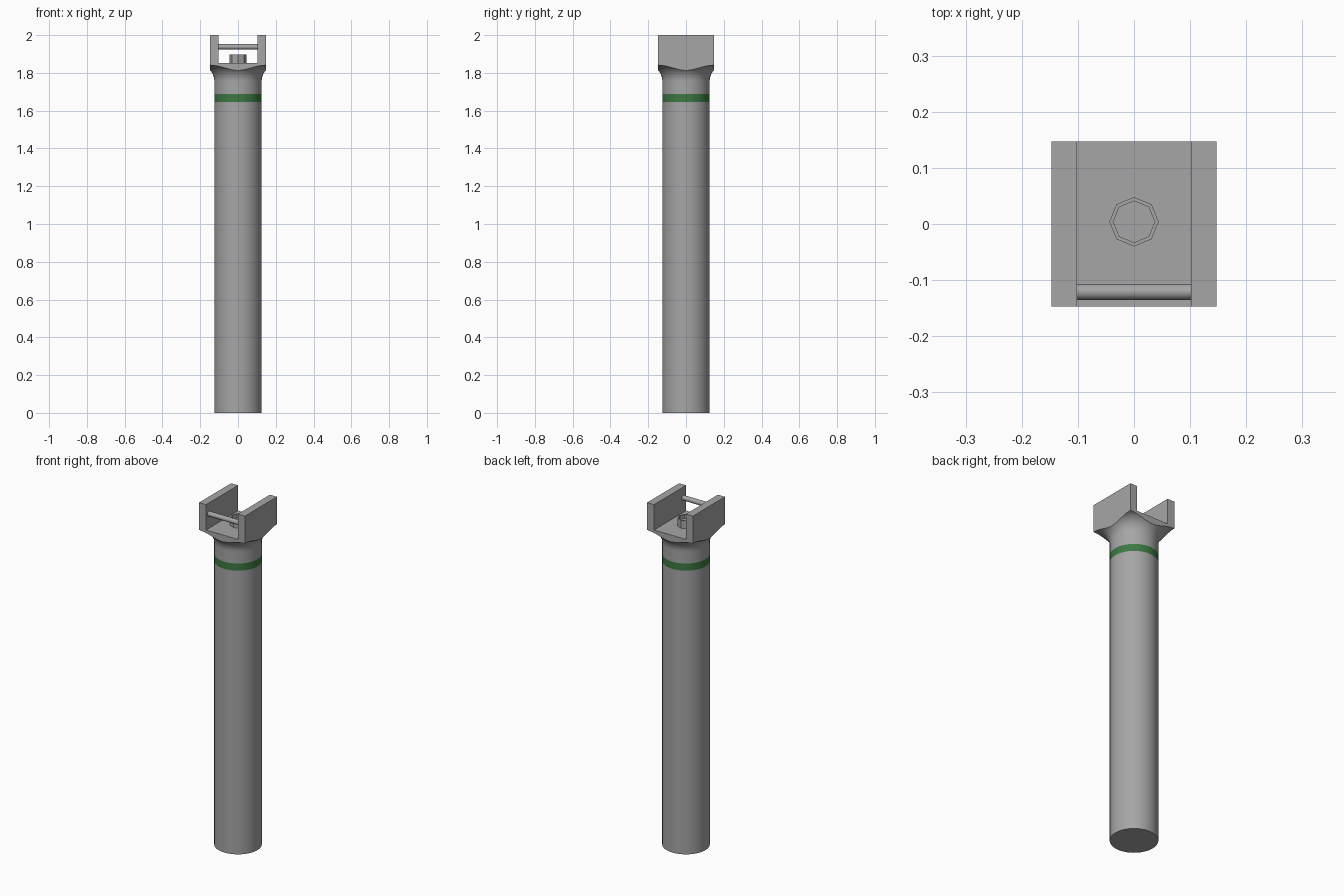
import bpy, bmesh, math
from mathutils import Matrix, Vector

cube = bpy.data.objects.get("Cube")
if cube:
    bpy.data.objects.remove(cube, do_unlink=True)

R, HALF, SEG = 0.125, 0.147, 64
BAND_LOW, BAND_HIGH, NECK, CORNER, FLOOR, TOP = 1.646, 1.688, 1.755, 1.841, 1.853, 2.0


def material(name, color):
    m = bpy.data.materials.new(name)
    m.use_nodes = True
    m.diffuse_color = color
    m.node_tree.nodes["Principled BSDF"].inputs["Base Color"].default_value = color
    return m


grey = material("grey metal", (0.38, 0.38, 0.38, 1))
green = material("green band", (0.045, 0.19, 0.055, 1))


def finish(name, bm, mat, smooth=True):
    bmesh.ops.recalc_face_normals(bm, faces=bm.faces)
    mesh = bpy.data.meshes.new(name)
    bm.to_mesh(mesh)
    bm.free()
    ob = bpy.data.objects.new(name, mesh)
    bpy.context.collection.objects.link(ob)
    mesh.materials.append(mat)
    if smooth:
        smooth_object(ob)
    return ob


def smooth_object(ob):
    bpy.ops.object.select_all(action='DESELECT')
    ob.select_set(True)
    bpy.context.view_layer.objects.active = ob
    bpy.ops.object.shade_smooth_by_angle(angle=math.radians(30))


def loft(rings, cap_start=False, cap_end=False):
    """Join rings of points with quads."""
    bm = bmesh.new()
    loops = [[bm.verts.new(p) for p in ring] for ring in rings]
    n = len(loops[0])
    for a, b in zip(loops, loops[1:]):
        for i in range(n):
            j = (i + 1) % n
            bm.faces.new((a[i], a[j], b[j], b[i]))
    if cap_start:
        bm.faces.new(loops[0])
    if cap_end:
        bm.faces.new(loops[-1])
    return bm


def circle(r, z, n=SEG, y=0):
    return [(r * math.cos(math.tau * i / n), y + r * math.sin(math.tau * i / n), z)
            for i in range(n)]


# Round post and painted band
finish("post", loft([circle(R, 0), circle(R, BAND_LOW)], cap_start=True), grey)
finish("band", loft([circle(R, BAND_LOW), circle(R, BAND_HIGH)]), green)


# Head: a round neck that flares until it meets a square block
def flare_ring(t):
    ring = []
    reach = HALF * math.sqrt(2) - R
    for i in range(SEG):
        a = math.tau * i / SEG
        c, s = math.cos(a), math.sin(a)
        edge = HALF / max(abs(c), abs(s))
        r = R + (edge - R) * t * t
        u = min(1, max(0, 1 - (r - R) / reach))
        z = NECK + (CORNER - NECK) * math.sqrt(1 - u * u)
        ring.append((r * c, r * s, z))
    return ring


flare = [flare_ring(k / 12) for k in range(13)]
rim = [(x, y, TOP) for x, y, z in flare[-1]]
head = finish("forked_head", loft([circle(R, BAND_HIGH)] + flare + [rim], True, True),
              grey, smooth=False)

# Slot cut through the head from front to back
bm = bmesh.new()
bmesh.ops.create_cube(bm, size=1, matrix=Matrix.Translation((0, 0, FLOOR + 0.25))
                      @ Matrix.Diagonal((0.204, 1, 0.5, 1)))
cutter = finish("slot_cutter", bm, grey, smooth=False)
cutter.hide_render = True
mod = head.modifiers.new("slot", 'BOOLEAN')
mod.operation = 'DIFFERENCE'
mod.solver = 'EXACT'
mod.object = cutter
bpy.context.view_layer.objects.active = head
bpy.ops.object.modifier_apply(modifier=mod.name)
bpy.data.objects.remove(cutter, do_unlink=True)
smooth_object(head)

# Cross pin between the fork walls
bm = bmesh.new()
bmesh.ops.create_cone(bm, cap_ends=True, segments=24, radius1=0.014, radius2=0.014, depth=0.206,
                      matrix=Matrix.Translation((0, -0.121, 1.938))
                      @ Matrix.Rotation(math.pi / 2, 4, 'Y'))
finish("cross_pin", bm, grey)

# Eight-sided socket on the slot floor
socket = [circle(r, z, 8, 0.004) for r, z in
          ((0.044, FLOOR), (0.044, 1.898), (0.037, 1.898), (0.037, 1.875))]
finish("socket", loft(socket, cap_end=True), grey, smooth=False)
